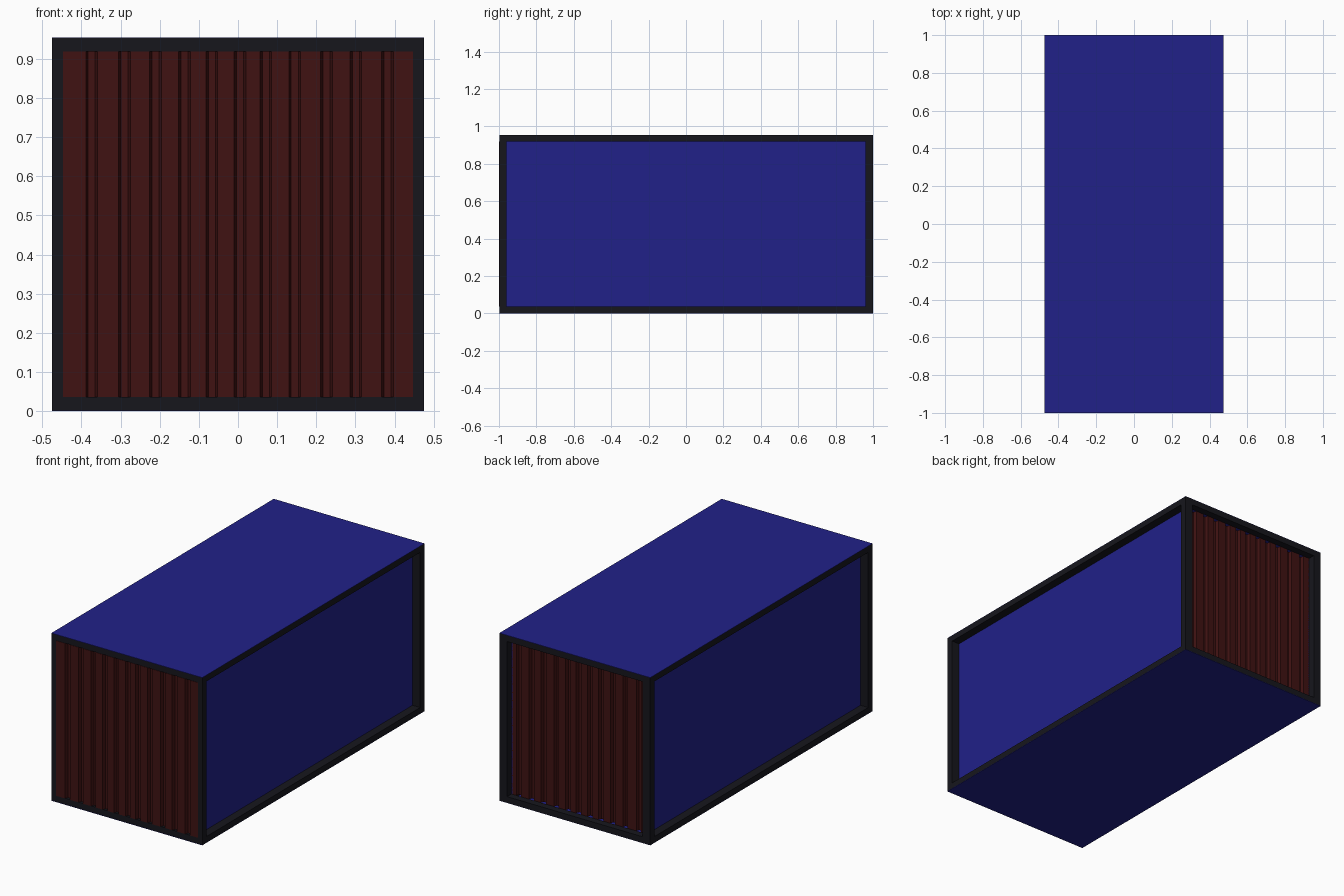
import bpy, bmesh

if "Cube" in bpy.data.objects:
    bpy.data.objects.remove(bpy.data.objects["Cube"])

W, L, H = 0.475, 1.0, 0.955      # half width, half length, height
PX, PY, RZ = 0.048, 0.04, 0.036  # post width, post depth, rail height


def material(name, rgb):
    m = bpy.data.materials.new(name)
    m.diffuse_color = (*rgb, 1)
    m.use_nodes = True
    m.node_tree.nodes["Principled BSDF"].inputs["Base Color"].default_value = m.diffuse_color
    return m


BLUE = material("blue_paint", (0.015, 0.015, 0.25))
RED = material("dark_red_paint", (0.05, 0.006, 0.006))
DARK = material("dark_frame_paint", (0.008, 0.008, 0.012))


def make_object(name, bm, mat):
    bmesh.ops.recalc_face_normals(bm, faces=bm.faces)
    me = bpy.data.meshes.new(name)
    bm.to_mesh(me)
    bm.free()
    me.materials.append(mat)
    ob = bpy.data.objects.new(name, me)
    bpy.context.collection.objects.link(ob)
    return ob


def box(name, lo, hi, mat):
    bm = bmesh.new()
    bmesh.ops.create_cube(bm, size=1)
    for v in bm.verts:
        v.co = [(a + b) / 2 + c * abs(b - a) for a, b, c in zip(lo, hi, v.co)]
    return make_object(name, bm, mat)


def corrugated_wall(name, half, y, inward, thickness=0.008):
    """Vertical sheet with narrow grooves pressed inward."""
    depth, slope = 0.018, 0.006
    pts = [(-half, 0)]
    centres = [-0.374, -0.29, -0.211, -0.137, -0.067, 0.005,
               0.071, 0.145, 0.226, 0.301, 0.382]
    for c in centres:
        pts += [(c - 0.015, 0), (c - 0.015 + slope, depth),
                (c + 0.015 - slope, depth), (c + 0.015, 0)]
    pts.append((half, 0))
    outline = pts + [(x, d + thickness) for x, d in reversed(pts)]
    bm = bmesh.new()
    face = bm.faces.new([bm.verts.new((x, y + inward * d, RZ)) for x, d in outline])
    ext = bmesh.ops.extrude_face_region(bm, geom=[face])
    top = [g for g in ext["geom"] if isinstance(g, bmesh.types.BMVert)]
    bmesh.ops.translate(bm, verts=top, vec=(0, 0, H - 2 * RZ))
    return make_object(name, bm, RED)


E = 0.002  # sheet thickness
F = -L + 0.002  # front face of the frame, just behind the front wall

# Corner posts and side rails
for sx, side in ((-1, "left"), (1, "right")):
    x0, x1 = sorted((sx * W, sx * (W - PX)))
    box(f"front_{side}_post", (x0, F, E), (x1, -L + PY, H - E), DARK)
    box(f"back_{side}_post", (x0, L - PY, E), (x1, L, H - E), DARK)
    for z, level in ((E, "bottom"), (H - RZ, "top")):
        box(f"{side}_{level}_rail", (x0, -L + PY, z), (x1, L - PY, z + RZ - E), DARK)
    # Recessed side panel
    p0, p1 = sorted((sx * (W - PX), sx * (W - PX - 0.006)))
    box(f"{side}_panel", (p0, -L + PY, RZ), (p1, L - PY, H - RZ), BLUE)

# End rails
for y0, y1, end in ((F, -L + PY, "front"), (L - PY, L, "back")):
    for z, level in ((E, "bottom"), (H - RZ, "top")):
        box(f"{end}_{level}_rail", (-W + PX, y0, z), (W - PX, y1, z + RZ - E), DARK)

# Corrugated end walls: front one laps over the posts, back one is recessed
corrugated_wall("front_wall", 0.447, -L, 1)
corrugated_wall("back_wall", W - PX, L - PY, -1)

# Roof and floor sheets
box("roof", (-W, -L, H - E), (W, L, H), BLUE)
box("floor", (-W, -L, 0), (W, L, E), BLUE)
